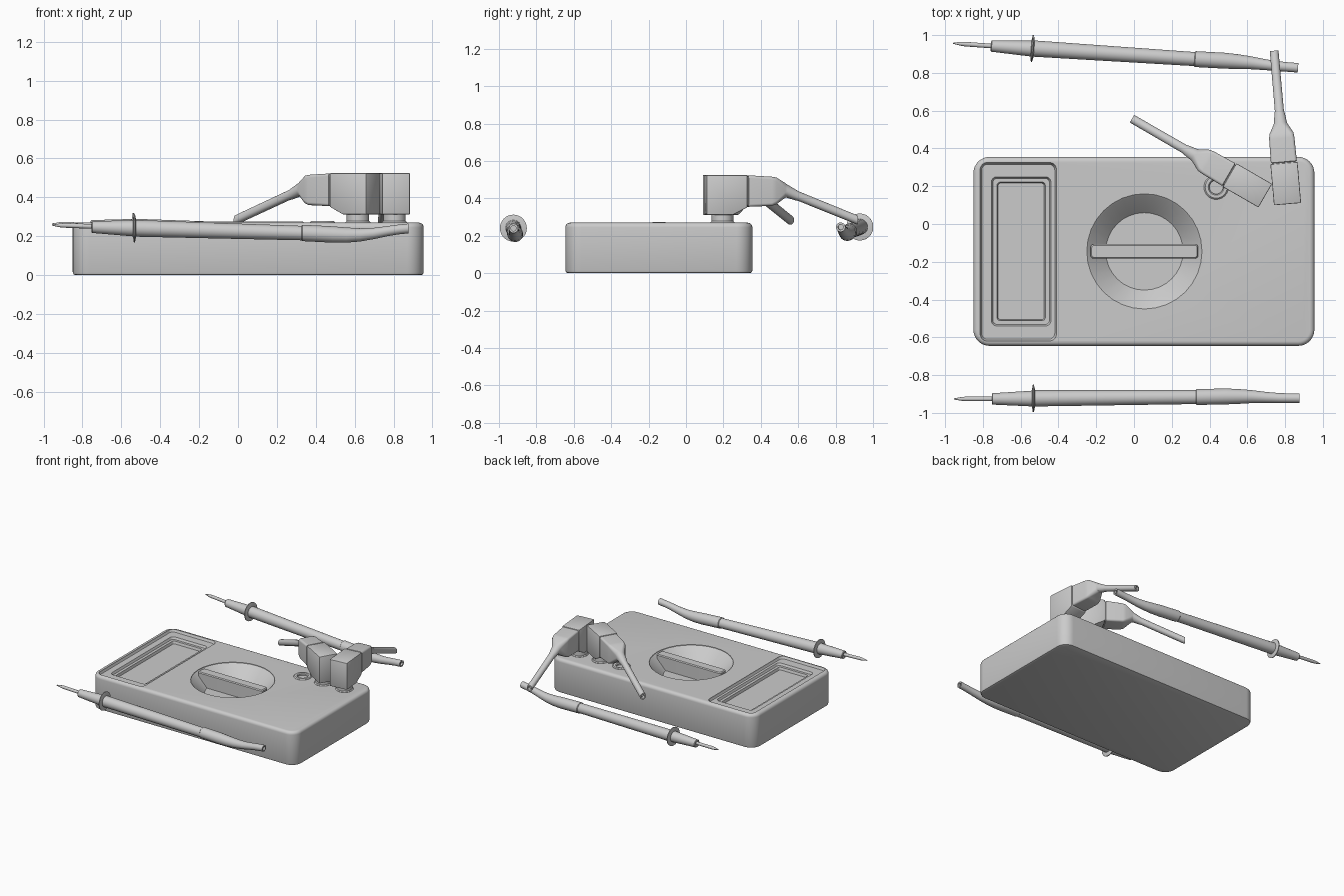
import bpy, bmesh
from math import sin, cos, pi, radians

if "Cube" in bpy.data.objects:
    bpy.data.objects.remove(bpy.data.objects["Cube"])

N = 8  # segments per rounded corner


def rrect(cx, cy, hx, hy, r, h):
    """Rounded rectangle loop at height h (a circle when r == hx == hy)."""
    pts = []
    for k, (sx, sy) in enumerate([(1, 1), (-1, 1), (-1, -1), (1, -1)]):
        for i in range(N + 1):
            a = (k + i / N) * pi / 2
            pts.append((cx + sx * (hx - r) + r * cos(a), cy + sy * (hy - r) + r * sin(a), h))
    return pts


def circle(cx, cy, r, h):
    return rrect(cx, cy, r, r, r, h)


def finish(name, bm, angle=35):
    bmesh.ops.remove_doubles(bm, verts=bm.verts, dist=1e-5)
    bmesh.ops.recalc_face_normals(bm, faces=bm.faces)
    me = bpy.data.meshes.new(name)
    bm.to_mesh(me)
    bm.free()
    ob = bpy.data.objects.new(name, me)
    bpy.context.collection.objects.link(ob)
    smooth(ob, angle)
    return ob


def smooth(ob, angle=35):
    bpy.ops.object.select_all(action='DESELECT')
    ob.select_set(True)
    bpy.context.view_layer.objects.active = ob
    bpy.ops.object.shade_smooth_by_angle(angle=radians(angle))


def stack(name, loops, along_x=False, closed=False):
    """Skin consecutive loops; along_x turns the stacking axis to x."""
    bm = bmesh.new()
    rings = [[bm.verts.new((p[2], p[0], p[1]) if along_x else p) for p in lp] for lp in loops]
    pairs = list(zip(rings, rings[1:]))
    if closed:
        pairs.append((rings[-1], rings[0]))
    for a, b in pairs:
        for i in range(len(a)):
            j = (i + 1) % len(a)
            bm.faces.new((a[i], a[j], b[j], b[i]))
    if not closed:
        bm.faces.new(rings[0])
        bm.faces.new(rings[-1])
    return finish(name, bm)


def place(ob, loc, ang):
    ob.location = loc
    ob.rotation_euler = (0, 0, ang)


# meter body with softened edges
def body_ring(inset, z):
    return rrect(0.0525, -0.145, 0.9025 - inset, 0.5 - inset, 0.085 - inset, z)

loops = [body_ring(0.015, 0), body_ring(0.004, 0.004), body_ring(0, 0.015)]
for i in range(6):
    a = i / 5 * pi / 2
    loops.append(body_ring(0.025 * (1 - cos(a)), 0.245 + 0.025 * sin(a)))
body = stack("meter_body", loops)

# cutters: display recess, dial bowl, jack hole
DX, DY = 0.055, -0.145
JACKS = [0.435, 0.617, 0.805]
cutters = [
    stack("display_cutter", [
        rrect(-0.6125, -0.147, 0.2025, 0.473, 0.04, 0.30),
        rrect(-0.6125, -0.147, 0.2025, 0.473, 0.04, 0.268),
        rrect(-0.6125, -0.147, 0.193, 0.463, 0.032, 0.252),
        rrect(-0.5975, -0.145, 0.158, 0.395, 0.03, 0.252),
        rrect(-0.5975, -0.145, 0.150, 0.387, 0.024, 0.235),
        rrect(-0.5975, -0.145, 0.128, 0.367, 0.018, 0.235),
        rrect(-0.5975, -0.145, 0.122, 0.361, 0.014, 0.215)]),
    stack("bowl_cutter", [circle(DX, DY, 0.305, 0.30), circle(DX, DY, 0.305, 0.266),
                          circle(DX, DY, 0.295, 0.258), circle(DX, DY, 0.205, 0.165)]),
    stack("jack_cutter", [circle(JACKS[0], 0.195, 0.05, 0.30), circle(JACKS[0], 0.195, 0.05, 0.17)]),
]
for c in cutters:
    m = body.modifiers.new("cut", 'BOOLEAN')
    m.operation, m.solver, m.object = 'DIFFERENCE', 'EXACT', c
    bpy.context.view_layer.objects.active = body
    bpy.ops.object.modifier_apply(modifier=m.name)
    bpy.data.objects.remove(c)
smooth(body)

# dial grip bar
stack("dial_grip", [rrect(DX, DY, 0.285, 0.038, 0.018, 0.15), rrect(DX, DY, 0.285, 0.038, 0.018, 0.268),
                    rrect(DX, DY, 0.279, 0.032, 0.014, 0.275)])

# jack collars
for i, x in enumerate(JACKS):
    prof = [(0.065, 0.262), (0.065, 0.272), (0.058, 0.278), (0.042, 0.278), (0.036, 0.272), (0.036, 0.175)]
    stack(f"jack_collar_{i + 1}", [circle(x, 0.195, r, z) for r, z in prof])


# angled plug: stub, block, boot with cable tail (local x points to the cable)
def plug(name, loc, ang):
    place(stack(name + "_stub", [circle(0, 0, 0.058, 0.262), circle(0, 0, 0.058, 0.33)]), loc, ang)
    side = [(-0.09, 0.312), (0.05, 0.312), (0.128, 0.352), (0.128, 0.525), (-0.09, 0.525)]
    bm = bmesh.new()
    f = bm.faces.new([bm.verts.new((u, -0.072, z)) for u, z in side])
    ex = bmesh.ops.extrude_face_region(bm, geom=[f])
    for v in ex["geom"]:
        if isinstance(v, bmesh.types.BMVert):
            v.co.y = 0.072
    bmesh.ops.bevel(bm, geom=bm.edges[:], offset=0.005, segments=2, affect='EDGES', profile=0.5)
    place(finish(name + "_block", bm, 30), loc, ang)
    # along, height, half width, half height, corner radius
    boot = [(0.115, 0.438, 0.062, 0.078, 0.012), (0.132, 0.438, 0.062, 0.078, 0.012),
            (0.135, 0.439, 0.069, 0.084, 0.014), (0.26, 0.438, 0.067, 0.078, 0.016),
            (0.285, 0.44, 0.064, 0.072, 0.02), (0.335, 0.443, 0.037, 0.04, 0.03),
            (0.345, 0.44, 0.034, 0.036, 0.034), (0.395, 0.417, 0.027, 0.029, 0.027),
            (0.405, 0.413, 0.024, 0.026, 0.024), (0.725, 0.284, 0.023, 0.025, 0.023),
            (0.725, 0.284, 0.013, 0.014, 0.013), (0.71, 0.29, 0.013, 0.014, 0.013)]
    place(stack(name + "_boot", [rrect(0, z, w, h, r, u) for u, z, w, h, r in boot], True), loc, ang)


plug("side_plug", (JACKS[1], 0.195, 0), radians(150))
plug("rear_plug", (JACKS[2], 0.195, 0), radians(95))

# test probe: rings are (x along, y offset, z, radius), measured from the tip
NEEDLE = [(0, 0, 0.257, 0.003), (0.04, 0, 0.256, 0.01), (0.06, 0, 0.256, 0.012), (0.22, 0, 0.25, 0.012)]
NOSE = [(0.2, 0, 0.247, 0.026), (0.204, 0, 0.247, 0.03), (0.42, 0.002, 0.241, 0.042)]
GUARD = [(0.413, 0.003, 0.241, 0.045), (0.417, 0.003, 0.241, 0.072),
         (0.423, 0.003, 0.241, 0.072), (0.429, 0.003, 0.241, 0.045)]
HANDLE = [(0.42, 0.003, 0.241, 0.043), (1.29, 0.01, 0.216, 0.037)]
TAIL = [(1.28, 0.01, 0.217, 0.038), (1.284, 0.01, 0.217, 0.042), (1.44, 0.013, 0.209, 0.042),
        (1.51, 0.013, 0.206, 0.039), (1.58, 0.012, 0.207, 0.034), (1.65, 0.008, 0.214, 0.029),
        (1.72, 0.005, 0.226, 0.026), (1.78, 0.004, 0.235, 0.025), (1.83, 0.004, 0.24, 0.025),
        (1.83, 0.004, 0.24, 0.014), (1.815, 0.004, 0.24, 0.014)]


def probe(name, loc, ang):
    for part, rings in (("needle", NEEDLE), ("nose", NOSE), ("guard", GUARD),
                        ("handle", HANDLE), ("tail", TAIL)):
        ob = stack(f"{name}_{part}", [circle(y, z, r, x) for x, y, z, r in rings], True)
        place(ob, loc, ang)


probe("front_probe", (-0.953, -0.926, 0), 0)
probe("rear_probe", (-0.957, 0.957, 0.006), radians(-4.2))
